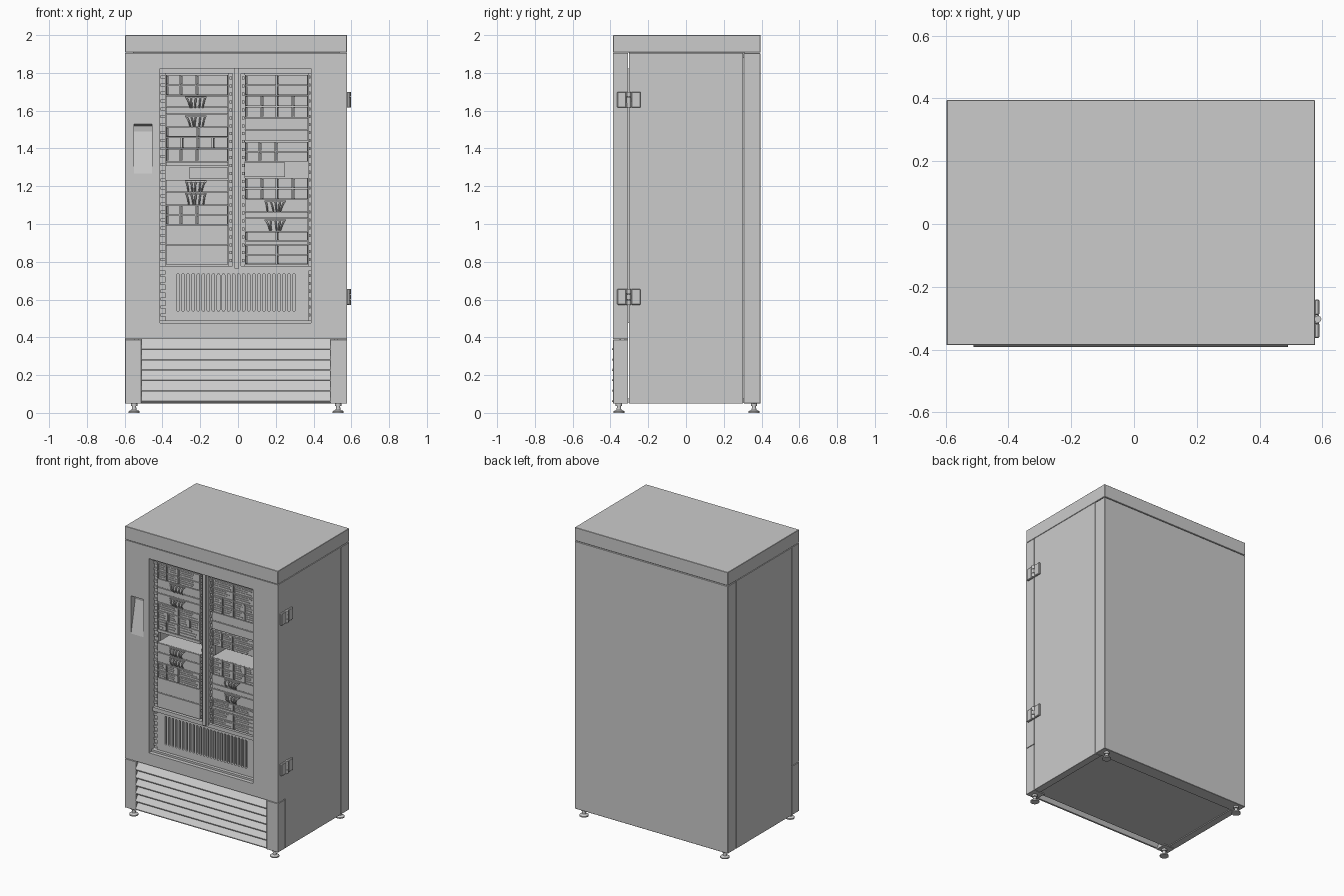
import bpy, bmesh, math, random
from mathutils import Matrix, Vector

if "Cube" in bpy.data.objects:
    bpy.data.objects.remove(bpy.data.objects["Cube"])

random.seed(4)
XL, XR, YF, YB = -0.597, 0.577, -0.386, 0.395   # cabinet extents
RACK = -0.335                                    # front plane of the rack units


def finish(name, bm, bevel=0.0, smooth=False):
    bmesh.ops.recalc_face_normals(bm, faces=bm.faces)
    me = bpy.data.meshes.new(name)
    bm.to_mesh(me)
    bm.free()
    ob = bpy.data.objects.new(name, me)
    bpy.context.collection.objects.link(ob)
    if bevel:
        m = ob.modifiers.new("bevel", 'BEVEL')
        m.width, m.segments = bevel, 1
    if smooth:
        bpy.context.view_layer.objects.active = ob
        bpy.ops.object.select_all(action='DESELECT')
        ob.select_set(True)
        bpy.ops.object.shade_smooth_by_angle(angle=math.radians(35))
    return ob


def add_box(bm, x0, x1, y0, y1, z0, z1):
    mat = Matrix.Translation(((x0 + x1) / 2, (y0 + y1) / 2, (z0 + z1) / 2)) \
        @ Matrix.Diagonal((x1 - x0, y1 - y0, z1 - z0, 1))
    bmesh.ops.create_cube(bm, size=1, matrix=mat)


def boxes(name, dims, bevel=0.0):
    bm = bmesh.new()
    for d in dims:
        add_box(bm, *d)
    return finish(name, bm, bevel)


def add_prism(bm, pts, vec):
    """Extrude a closed outline of 3D points along vec."""
    f = bm.faces.new([bm.verts.new(p) for p in pts])
    r = bmesh.ops.extrude_face_region(bm, geom=[f])
    bmesh.ops.translate(bm, vec=vec, verts=[v for v in r['geom'] if isinstance(v, bmesh.types.BMVert)])


def add_lathe(bm, cx, cy, profile, n=20):
    rings = [[bm.verts.new((cx + r * math.cos(2 * math.pi * i / n), cy + r * math.sin(2 * math.pi * i / n), z))
              for i in range(n)] for r, z in profile]
    for a, b in zip(rings, rings[1:]):
        for i in range(n):
            bm.faces.new((a[i], a[(i + 1) % n], b[(i + 1) % n], b[i]))
    bm.faces.new(rings[0][::-1])
    bm.faces.new(rings[-1])


def cut(ob, cutter):
    m = ob.modifiers.new("cut", 'BOOLEAN')
    m.object, m.operation, m.solver = cutter, 'DIFFERENCE', 'EXACT'
    cutter.hide_render = True
    cutter.hide_viewport = True


# Carcass
boxes("top_cap", [(XL, XR, YF, YB, 1.908, 2.0)], 0.002)
boxes("back_panel", [(XL, XR, 0.305, YB, 0.05, 1.904)], 0.002)
boxes("side_panels", [(XL, XL + 0.05, -0.303, 0.302, 0.05, 1.906),
                      (XR - 0.05, XR, -0.303, 0.302, 0.05, 1.906)], 0.001)
boxes("floor_panel", [(XL + 0.04, XR - 0.04, -0.33, 0.31, 0.056, 0.075)])
boxes("ceiling_panel", [(XL + 0.04, XR - 0.04, -0.303, 0.31, 1.88, 1.91)])

# Base: posts, louvre slats and backing
boxes("base_posts", [(XL, -0.512, YF, -0.306, 0.05, 0.388), (0.49, XR, YF, -0.306, 0.05, 0.388)], 0.001)
boxes("base_backing", [(-0.53, 0.51, -0.325, -0.306, 0.06, 0.40)])
bm = bmesh.new()
for i in range(6):
    z = 0.058 + i * 0.0548
    add_prism(bm, [(-0.512, y, zz) for y, zz in
                   ((-0.392, z), (-0.392, z + 0.006), (-0.352, z + 0.058), (-0.345, z + 0.058), (-0.38, z))],
              Vector((1.002, 0, 0)))
finish("base_slats", bm)

# Door with window opening and scooped finger pull
door = boxes("door", [(XL, XR, YF, -0.306, 0.392, 1.905)])
cut(door, boxes("window_cutter", [(-0.413, 0.387, -0.5, -0.2, 0.477, 1.823)]))
bm = bmesh.new()
add_prism(bm, [(-0.55, y, z) for y, z in ((-0.42, 1.535), (-0.345, 1.52), (-0.34, 1.49), (YF, 1.267), (-0.42, 1.267))],
          Vector((0.095, 0, 0)))
cut(door, finish("handle_cutter", bm))

# Levelling feet
bm = bmesh.new()
for fx in (-0.55, 0.53):
    for fy in (-0.355, 0.36):
        add_lathe(bm, fx, fy, ((0.029, 0), (0.029, 0.008), (0.024, 0.012), (0.013, 0.016), (0.011, 0.03),
                               (0.011, 0.036), (0.017, 0.037), (0.017, 0.06)))
finish("feet", bm, smooth=True)

# Hinges: two leaves, interlocking lugs, pin
for label, z in (("upper", 1.658), ("lower", 0.614)):
    h = 0.042
    boxes(label + "_hinge_leaves", [(0.575, 0.591, -0.364, -0.316, z - h, z + h),
                                    (0.575, 0.591, -0.290, -0.240, z - h, z + h),
                                    (0.575, 0.589, -0.320, -0.300, z + 0.016, z + h),
                                    (0.575, 0.589, -0.320, -0.300, z - h, z - 0.016),
                                    (0.575, 0.589, -0.306, -0.286, z - 0.014, z + 0.014)], 0.004)
    bm = bmesh.new()
    for a, b in ((-h, -0.016), (-0.014, 0.014), (0.016, h)):
        add_lathe(bm, 0.586, -0.303, ((0.011, z + a), (0.011, z + b)), 16)
    finish(label + "_hinge_knuckle", bm, smooth=True)

# Rack frame: rails, centre post, cross members
boxes("rack_frame", [(-0.030, 0.016, -0.35, -0.30, 0.765, 1.823),
                     (-0.018, 0.004, -0.362, -0.35, 0.765, 1.823),
                     (-0.413, 0.387, -0.345, -0.30, 0.752, 0.778),
                     (-0.413, 0.387, -0.345, -0.30, 1.796, 1.823),
                     (-0.413, 0.387, -0.36, -0.30, 0.477, 0.490)])
rails = []
for x0, x1, zb in ((-0.413, -0.383, 0.49), (-0.050, -0.030, 0.778), (0.016, 0.036, 0.778), (0.372, 0.387, 0.49)):
    rails.append((x0, x1, -0.325, -0.30, zb, 1.80))
    z = zb + 0.02
    while z < 1.79:
        rails.append((x0 + 0.004, x1 - 0.002, -0.337, -0.325, z, z + 0.016))
        z += 0.042
boxes("rack_rails", rails)

# Vent panel with rounded slots
vent = boxes("vent_panel", [(-0.383, 0.372, -0.338, -0.320, 0.49, 0.752)])
bm = bmesh.new()
for i in range(24):
    cx, r = -0.317 + i * 0.0267, 0.0068
    arc = [(cx + r * math.cos(math.pi * k / 6), 0.73 + r * math.sin(math.pi * k / 6)) for k in range(7)]
    arc += [(cx - r * math.cos(math.pi * k / 6), 0.545 - r * math.sin(math.pi * k / 6)) for k in range(7)]
    add_prism(bm, [(x, -0.4, z) for x, z in arc], Vector((0, 0.15, 0)))
cut(vent, finish("slot_cutter", bm))
boxes("vent_backing", [(-0.383, 0.372, -0.306, -0.28, 0.48, 0.76)])


def tray(out, x0, x1, z0, z1):
    """Drive tray: face plate, latch bar, raised grille ribs."""
    g = 0.002
    out.append((x0 + g, x1 - g, RACK - 0.008, RACK + 0.01, z0 + g, z1 - g))
    w, h = x1 - x0, z1 - z0
    out.append((x0 + 0.006, x0 + 0.014, RACK - 0.016, RACK, z0 + 0.006, z1 - 0.006))
    n = 3
    for k in range(n):
        zz = z0 + h * (0.22 + 0.24 * k)
        e = random.uniform(0.0, 0.3) * w
        out.append((x0 + 0.02, x1 - 0.008 - e, RACK - 0.012, RACK, zz, zz + h * 0.1))


def rack_unit(name, x0, x1, z0, z1, kind, rows):
    g, parts = 0.0015, []
    parts.append((x0, x1, RACK, 0.20, z0 + g, z1 - g))
    rh = (z1 - z0) / rows
    w = x1 - x0
    for r in range(rows):
        a, b = z0 + r * rh, z0 + (r + 1) * rh
        if kind == "drives":
            for c in range(4):
                tray(parts, x0 + c * w / 4, x0 + (c + 1) * w / 4, a, b)
        elif kind == "server":
            for u, v in ((0, .22), (.22, .48), (.48, 1)):
                tray(parts, x0 + u * w, x0 + v * w, a, b)
        elif kind == "wide":
            for u, v in ((0, .5), (.5, 1)):
                tray(parts, x0 + u * w, x0 + v * w, a, b)
        else:
            parts.append((x0 + g, x1 - g, RACK - 0.006, RACK, a + 2 * g, b - 2 * g))
    boxes(name, parts)
    if kind != "cables":
        return
    # Cable bundle drooping from a patch strip
    cx = x0 + w * 0.48
    boxes(name + "_strip", [(cx - 0.056, cx + 0.056, RACK - 0.014, RACK, z1 - 0.014, z1 - 0.006)])
    cu = bpy.data.curves.new(name + "_cables", 'CURVE')
    cu.dimensions, cu.bevel_depth, cu.bevel_resolution, cu.use_fill_caps = '3D', 0.0045, 1, True
    cu.resolution_u = 4
    for k in range(5):
        t = (k - 2) / 2
        xa, xb = cx + 0.05 * t, cx + 0.034 * t + random.uniform(-0.008, 0.008)
        sp = cu.splines.new('BEZIER')
        sp.bezier_points.add(2)
        for p, co in zip(sp.bezier_points, ((xa, RACK - 0.004, z1 - 0.010),
                                            ((xa + xb) / 2, RACK - 0.026, z1 - 0.030),
                                            (xb, RACK - 0.004, z1 - 0.064))):
            p.co = co
            p.handle_left_type = p.handle_right_type = 'AUTO'
    bpy.context.collection.objects.link(bpy.data.objects.new(name + "_cables", cu))


# Rack contents per column: (top z, bottom z, kind, rows); unlisted spans stay empty
left = [(1.79, 1.68, "server", 2), (1.68, 1.62, "cables", 1), (1.62, 1.58, "blank", 1), (1.58, 1.515, "cables", 1),
        (1.515, 1.46, "wide", 1), (1.46, 1.40, "drives", 1), (1.40, 1.33, "server", 1), (1.33, 1.305, "blank", 1),
        (1.235, 1.17, "cables", 1), (1.17, 1.10, "cables", 1), (1.10, 0.995, "server", 2),
        (0.995, 0.89, "blank", 1), (0.89, 0.785, "blank", 1)]
right = [(1.79, 1.68, "wide", 2), (1.68, 1.563, "drives", 2), (1.563, 1.50, "blank", 1), (1.50, 1.44, "blank", 1),
         (1.436, 1.33, "server", 2), (1.245, 1.13, "drives", 2), (1.13, 1.065, "cables", 1),
         (1.065, 1.03, "blank", 1), (1.03, 0.96, "cables", 1), (0.96, 0.91, "wide", 1), (0.91, 0.89, "blank", 1),
         (0.89, 0.785, "wide", 2)]
for side, x0, x1, units in (("left", -0.381, -0.053, left), ("right", 0.037, 0.371, right)):
    for i, (zt, zb, kind, rows) in enumerate(units):
        rack_unit(f"{side}_{kind}_unit_{i + 1}", x0, x1, zb, zt, kind, rows)

# Rear boxes seen through the empty slots
boxes("slot_fillers", [(-0.26, -0.053, -0.20, 0.2, 1.24, 1.30), (0.037, 0.25, -0.20, 0.2, 1.25, 1.325)])
